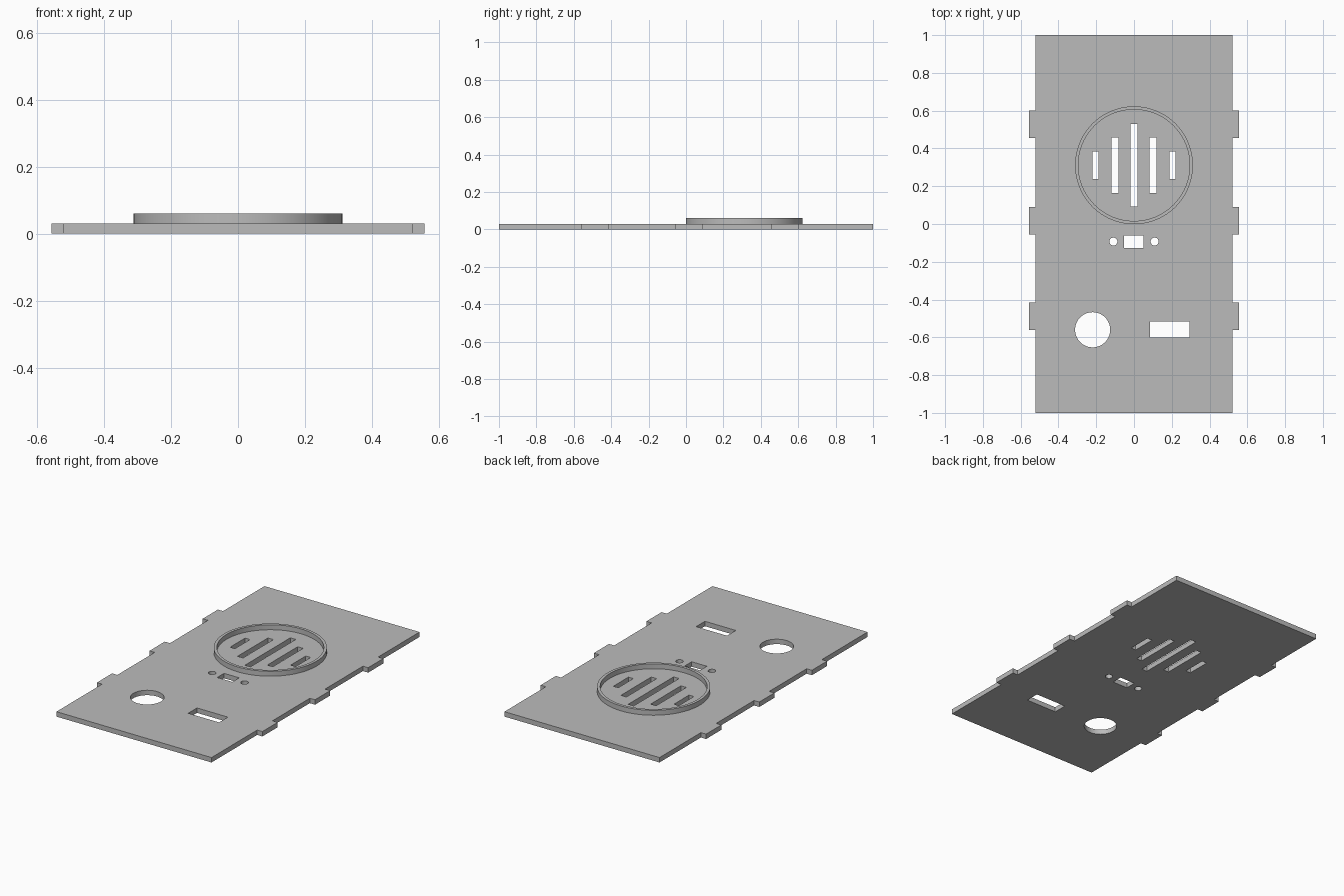
import bpy
import math

cube = bpy.data.objects.get("Cube")
if cube:
    bpy.data.objects.remove(cube, do_unlink=True)

grey = bpy.data.materials.new("plain_grey")
grey.use_nodes = True
colour = (0.5, 0.5, 0.5, 1)
grey.diffuse_color = colour
grey.node_tree.nodes["Principled BSDF"].inputs["Base Color"].default_value = colour


def rect(cx, cy, w, h):
    return [(cx + sx * w / 2, cy + sy * h / 2)
            for sx, sy in ((-1, -1), (1, -1), (1, 1), (-1, 1))]


def circle(cx, cy, r, n=64):
    return [(cx + r * math.cos(math.tau * i / n), cy + r * math.sin(math.tau * i / n))
            for i in range(n)]


def sheet(name, loops, z0, z1):
    """Extrude flat outlines; inner loops become through holes."""
    curve = bpy.data.curves.new(name, 'CURVE')
    curve.dimensions = '2D'
    curve.fill_mode = 'BOTH'
    curve.extrude = (z1 - z0) / 2
    for pts in loops:
        spline = curve.splines.new('POLY')
        spline.points.add(len(pts) - 1)
        for p, (x, y) in zip(spline.points, pts):
            p.co = (x, y, 0, 1)
        spline.use_cyclic_u = True
    curve.materials.append(grey)
    ob = bpy.data.objects.new(name, curve)
    bpy.context.collection.objects.link(ob)
    ob.location.z = (z0 + z1) / 2
    bpy.ops.object.select_all(action='DESELECT')
    ob.select_set(True)
    bpy.context.view_layer.objects.active = ob
    bpy.ops.object.convert(target='MESH')
    # weld the caps to the walls
    bpy.ops.object.mode_set(mode='EDIT')
    bpy.ops.mesh.select_all(action='SELECT')
    bpy.ops.mesh.remove_doubles(threshold=0.0001)
    bpy.ops.mesh.normals_make_consistent(inside=False)
    bpy.ops.object.mode_set(mode='OBJECT')
    bpy.ops.object.shade_smooth_by_angle(angle=math.radians(30))
    return bpy.context.object


THICK = 0.03
HALF_W, TAB_X = 0.522, 0.557
SPEAKER_Y = 0.311

# Panel outline with three tabs on each long edge
right_edge = [(HALF_W, -1)]
for y in (-0.488, 0.018, 0.529):
    lo, hi = y - 0.073, y + 0.073
    right_edge += [(HALF_W, lo), (TAB_X, lo), (TAB_X, hi), (HALF_W, hi)]
right_edge.append((HALF_W, 1))
outline = right_edge + [(-x, y) for x, y in reversed(right_edge)]

# Speaker slots, shorter towards the sides
slots = [rect(0, SPEAKER_Y, 0.037, 0.437)]
for s in (-1, 1):
    slots.append(rect(s * 0.1, SPEAKER_Y, 0.037, 0.292))
    slots.append(rect(s * 0.204, SPEAKER_Y, 0.033, 0.145))

# Small window with its screw holes, round opening, wide opening
openings = [rect(-0.001, -0.093, 0.102, 0.066),
            circle(-0.109, -0.093, 0.021, 32),
            circle(0.109, -0.093, 0.021, 32),
            circle(-0.219, -0.56, 0.093),
            rect(0.189, -0.558, 0.208, 0.085)]

sheet("panel", [outline] + slots + openings, 0, THICK)

# Raised rim around the speaker slots
sheet("speaker_rim", [circle(0, SPEAKER_Y, 0.312, 96),
                      circle(0, SPEAKER_Y, 0.295, 96)], THICK, 0.06)
